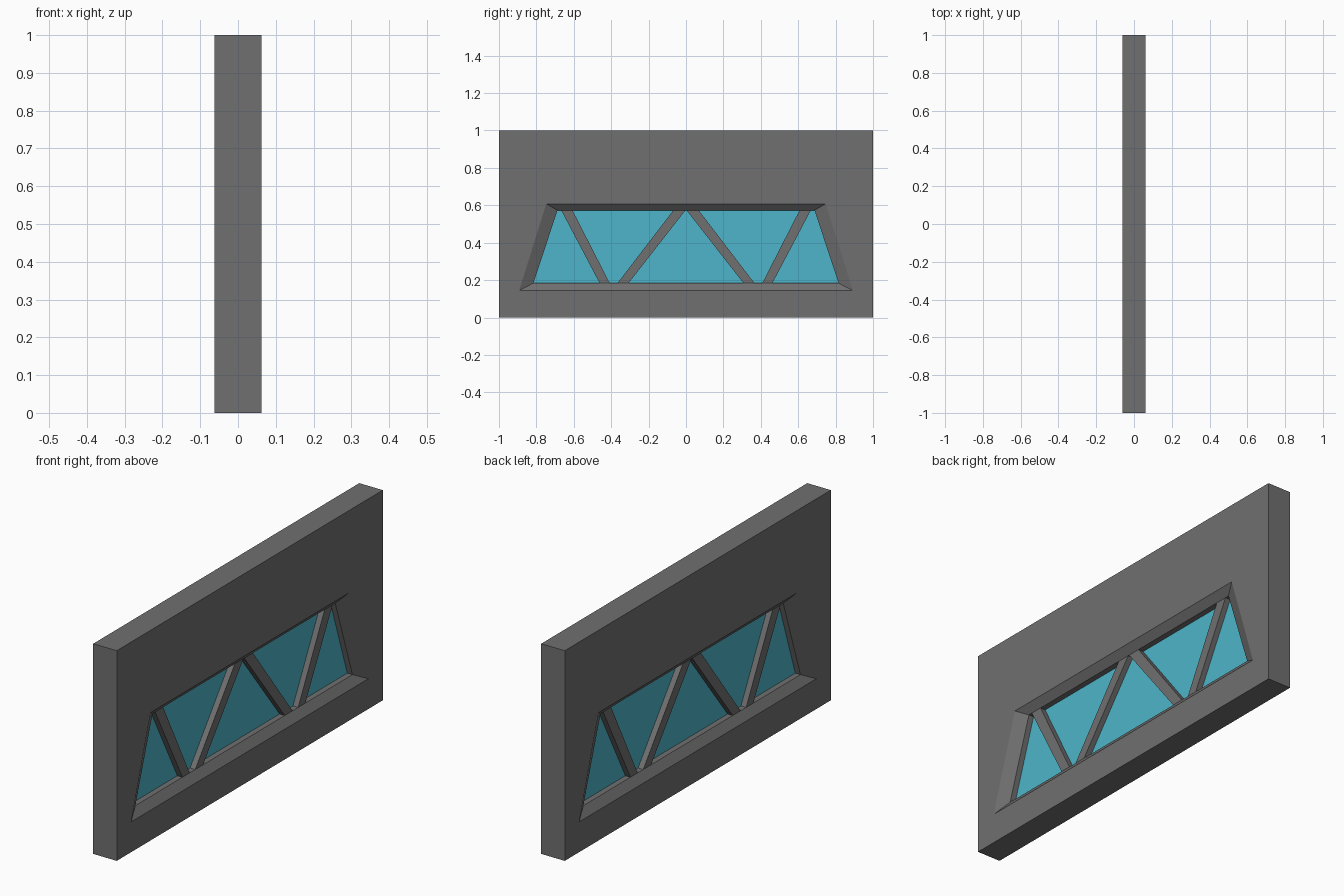
import bpy
import bmesh

if "Cube" in bpy.data.objects:
    bpy.data.objects.remove(bpy.data.objects["Cube"])


def material(name, rgb):
    m = bpy.data.materials.new(name)
    m.diffuse_color = (*rgb, 1.0)
    m.use_nodes = True
    m.node_tree.nodes["Principled BSDF"].inputs["Base Color"].default_value = m.diffuse_color
    return m


GREY = material("grey_wall", (0.160, 0.160, 0.160))
BLUE = material("blue_glass", (0.075, 0.46, 0.585))

HALF = 0.062     # half thickness of the wall
INNER = 0.031    # half thickness at the splayed reveal's inner edge
Z0, Z1 = 0.184, 0.573   # clear opening, bottom and top


def rings_object(name, rings, mat, closed=False):
    """Join successive 4-point rings (x, [(y, z)...]); cap or close the ends."""
    bm = bmesh.new()
    loops = [[bm.verts.new((x, y, z)) for y, z in pts] for x, pts in rings]
    pairs = list(zip(loops, loops[1:]))
    if closed:
        pairs.append((loops[-1], loops[0]))
    else:
        bm.faces.new(loops[0])
        bm.faces.new(loops[-1])
    for a, b in pairs:
        for i in range(4):
            j = (i + 1) % 4
            bm.faces.new((a[i], a[j], b[j], b[i]))
    bmesh.ops.recalc_face_normals(bm, faces=bm.faces)
    mesh = bpy.data.meshes.new(name)
    bm.to_mesh(mesh)
    bm.free()
    mesh.materials.append(mat)
    ob = bpy.data.objects.new(name, mesh)
    bpy.context.collection.objects.link(ob)
    return ob


def trapezoid(half_bottom, half_top, z0, z1):
    return [(-half_bottom, z0), (half_bottom, z0), (half_top, z1), (-half_top, z1)]


# Wall panel with a splayed trapezoid opening on both faces
edge = trapezoid(1, 1, 0, 1)
splay = trapezoid(0.892, 0.747, 0.144, 0.608)
opening = trapezoid(0.816, 0.687, Z0, Z1)
rings_object("wall_panel", [(HALF, edge), (HALF, splay), (INNER, opening),
                            (-INNER, opening), (-HALF, splay), (-HALF, edge)],
             GREY, closed=True)

# Glass pane in the middle of the wall
rings_object("window_glass", [(-0.004, opening), (0.004, opening)], BLUE)

# Diagonal bars: bottom y range, top y range, mirrored left and right
for label, b0, b1, t0, t1 in (("outer", 0.408, 0.462, 0.607, 0.667),
                              ("inner", 0.307, 0.366, 0.003, 0.068)):
    for side, s in (("left", -1), ("right", 1)):
        pts = [(s * b0, Z0), (s * b1, Z0), (s * t1, Z1), (s * t0, Z1)]
        rings_object(f"{label}_bar_{side}", [(-INNER, pts), (INNER, pts)], GREY)
